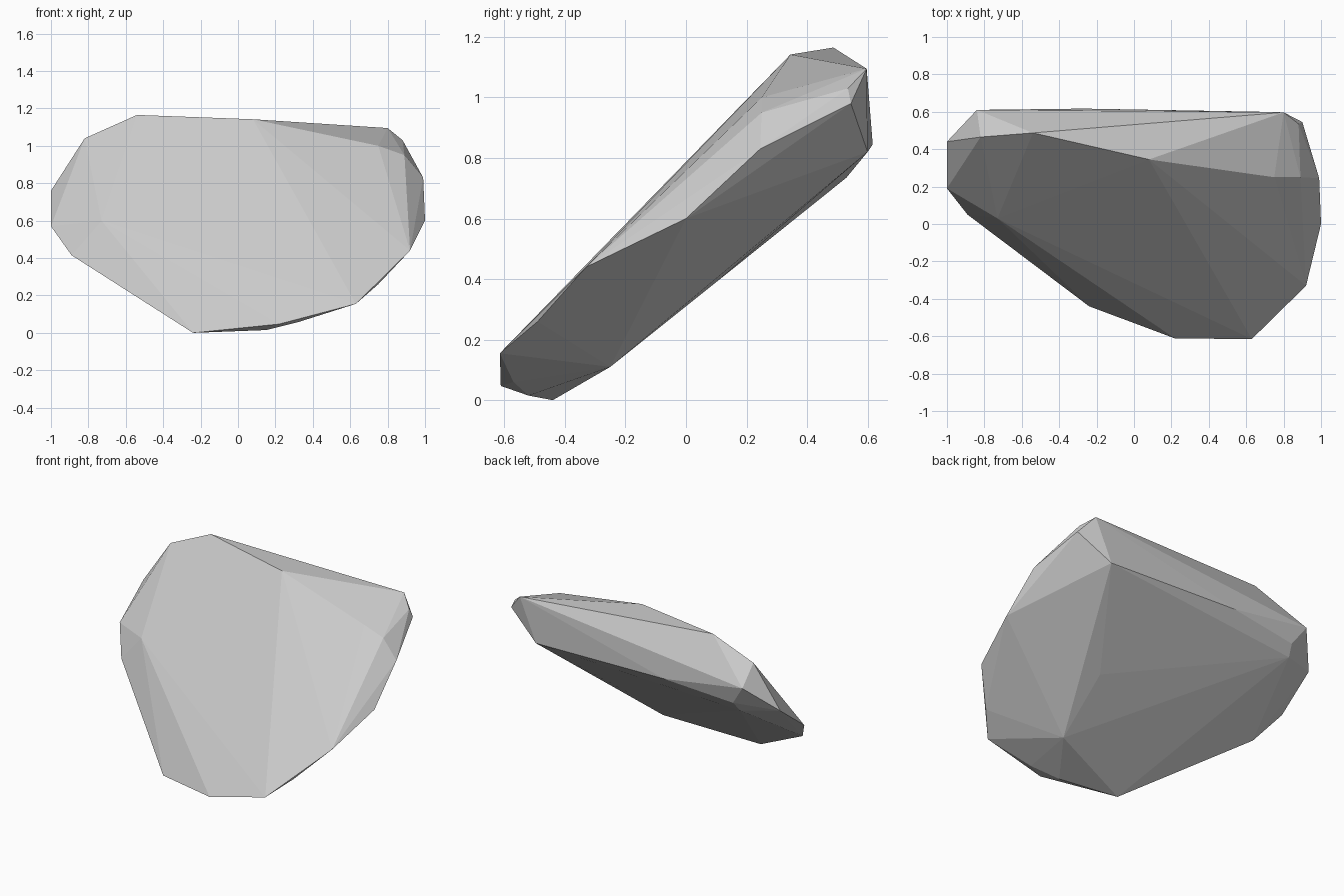
import bpy, bmesh

# Corner points of the slanted boulder, grouped by region
front_face = [(-.54, .487, 1.165), (.08, .345, 1.142), (.75, .25, 1.0), (.89, .25, .95),
              (-.82, .465, 1.04), (-.73, .03, .6)]
right_rim = [(.8, .597, 1.095), (.88, .535, 1.03), (.9, .545, .98), (.99, .245, .83), (1, 0, .6),
             (.92, -.33, .44), (.75, -.49, .26), (.63, -.615, .155)]
foot = [(.22, -.612, .047), (.33, -.57, .06), (.15, -.52, .015), (-.24, -.44, 0)]
left_rim = [(-.89, .05, .415), (-1, .19, .57), (-1, .44, .76)]
back = [(-.84, .61, .93), (-.57, .55, 1.01), (-.27, .617, .845), (.68, .6, .82),
        (-.75, .58, .80), (-.77, .53, .735), (.35, .1, .39), (.343, -.25, .11)]

# Wrap the corners in a faceted convex shell
bm = bmesh.new()
for p in front_face + right_rim + foot + left_rim + back:
    bm.verts.new(p)
hull = bmesh.ops.convex_hull(bm, input=bm.verts)
loose = [v for v in bm.verts if not v.link_faces]
bmesh.ops.delete(bm, geom=loose, context='VERTS')
bmesh.ops.recalc_face_normals(bm, faces=bm.faces)

mesh = bpy.data.meshes.new("boulder")
bm.to_mesh(mesh)
bm.free()
boulder = bpy.data.objects.new("boulder", mesh)
bpy.context.collection.objects.link(boulder)
